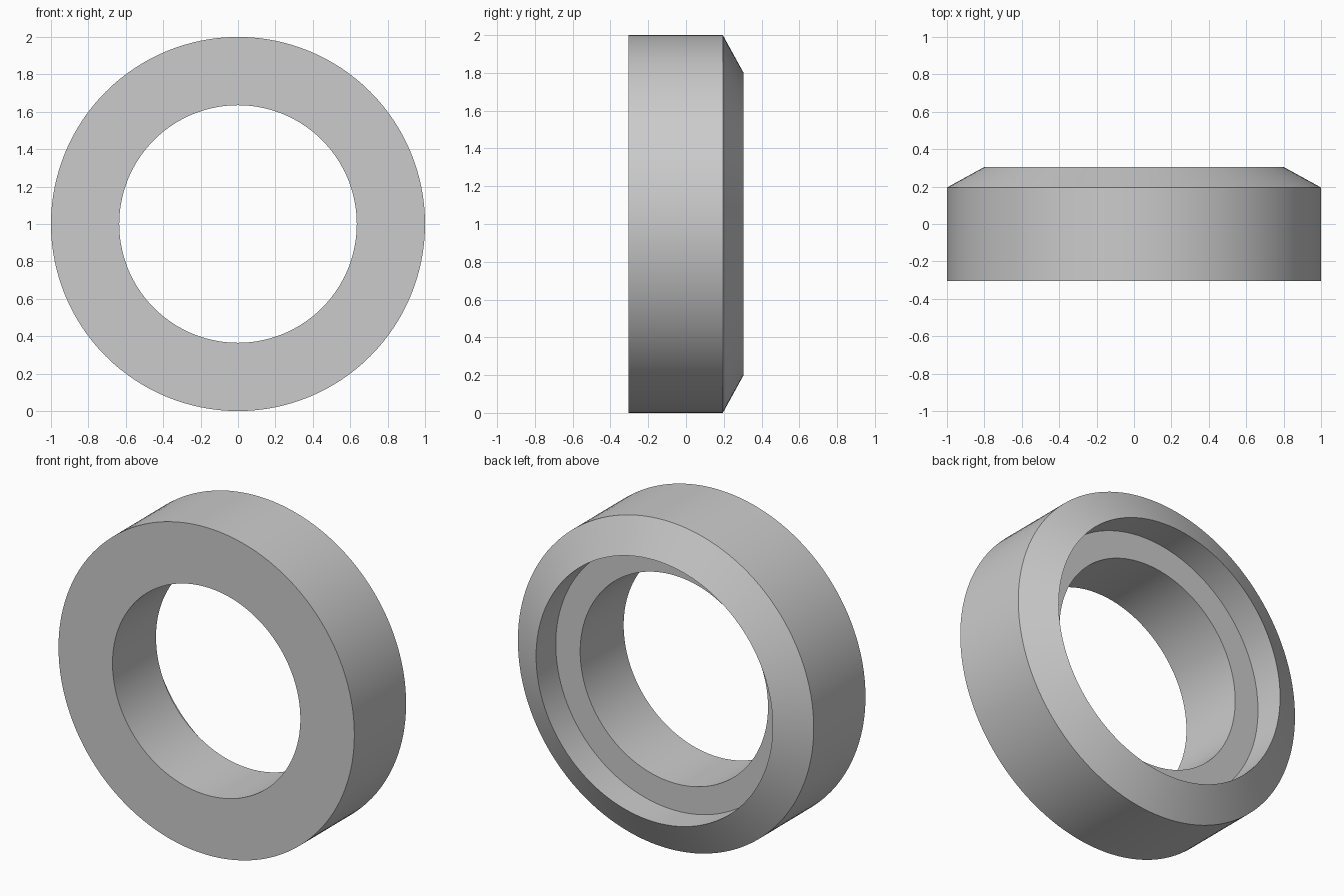
import bpy
import bmesh
import math
from mathutils import Matrix, Vector

SEGMENTS = 128

default = bpy.data.objects.get("Cube")
if default:
    bpy.data.objects.remove(default, do_unlink=True)

# Plain grey material
grey = bpy.data.materials.new("light_grey")
grey.use_nodes = True
colour = (0.6, 0.6, 0.6, 1.0)
grey.diffuse_color = colour
grey.node_tree.nodes["Principled BSDF"].inputs["Base Color"].default_value = colour

# Ring cross-section as (radius, y): flat front, bevelled back, stepped bore
profile = [
    (0.635, -0.305),
    (1.0, -0.305),
    (1.0, 0.195),
    (0.8, 0.305),
    (0.8, 0.115),
    (0.635, 0.115),
]

# Revolve the closed section around the y axis
bm = bmesh.new()
verts = [bm.verts.new((r, y, 0)) for r, y in profile]
edges = [bm.edges.new((a, b)) for a, b in zip(verts, verts[1:] + verts[:1])]
bmesh.ops.spin(bm, geom=verts + edges, cent=(0, 0, 0), axis=(0, 1, 0),
               angle=math.tau, steps=SEGMENTS, use_merge=True)
bmesh.ops.remove_doubles(bm, verts=bm.verts[:], dist=0.0001)
bmesh.ops.recalc_face_normals(bm, faces=bm.faces[:])
bmesh.ops.transform(bm, matrix=Matrix.Translation(Vector((0, 0, 1))), verts=bm.verts[:])

mesh = bpy.data.meshes.new("stepped_ring")
bm.to_mesh(mesh)
bm.free()
mesh.materials.append(grey)
ring = bpy.data.objects.new("stepped_ring", mesh)
bpy.context.collection.objects.link(ring)

# Smooth round walls with crisp rims
bpy.ops.object.select_all(action="DESELECT")
ring.select_set(True)
bpy.context.view_layer.objects.active = ring
bpy.ops.object.shade_smooth_by_angle(angle=math.radians(25))
